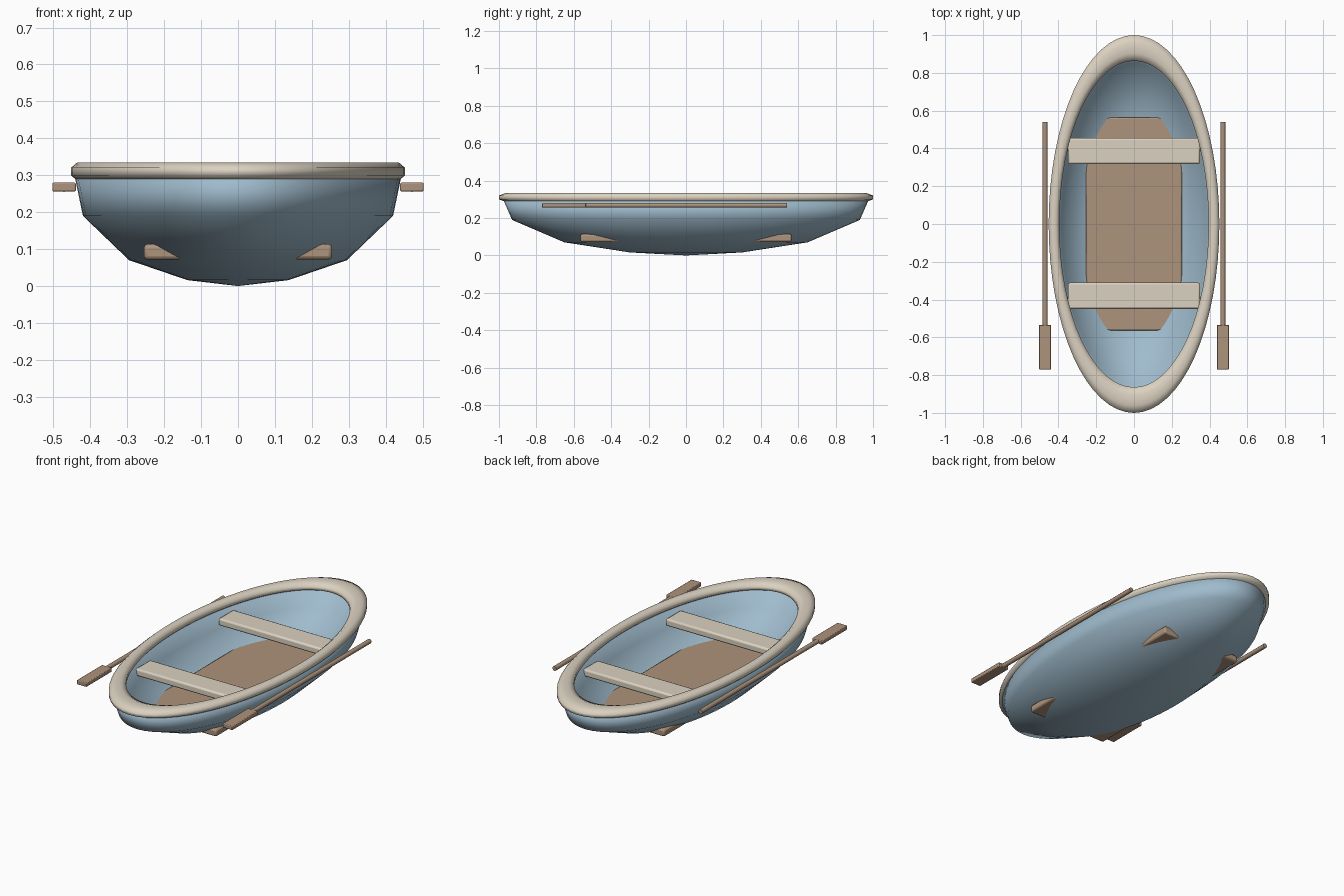
import bpy, bmesh, math

if "Cube" in bpy.data.objects:
    bpy.data.objects.remove(bpy.data.objects["Cube"])

SEG = 64


def material(name, rgb):
    m = bpy.data.materials.new(name)
    m.diffuse_color = (*rgb, 1)
    m.use_nodes = True
    m.node_tree.nodes["Principled BSDF"].inputs["Base Color"].default_value = m.diffuse_color
    return m


BLUE = material("blue_paint", (0.35, 0.50, 0.61))
CREAM = material("cream_wood", (0.71, 0.64, 0.53))
BROWN = material("brown_wood", (0.42, 0.29, 0.20))


def oval_lathe(name, profile, mat, closed=False):
    """Sweep (x radius, y radius, z) points round an ellipse."""
    bm = bmesh.new()
    rings = []
    for a, b, z in profile:
        if a == 0:
            rings.append([bm.verts.new((0, 0, z))] * SEG)
        else:
            rings.append([bm.verts.new((a * math.cos(2 * math.pi * i / SEG),
                                        b * math.sin(2 * math.pi * i / SEG), z))
                          for i in range(SEG)])
    pairs = list(zip(rings, rings[1:]))
    if closed:
        pairs.append((rings[-1], rings[0]))
    for lo, hi in pairs:
        for i in range(SEG):
            j = (i + 1) % SEG
            bm.faces.new(list(dict.fromkeys((lo[i], lo[j], hi[j], hi[i]))))
    bmesh.ops.recalc_face_normals(bm, faces=bm.faces)
    for f in bm.faces:
        f.smooth = True
    me = bpy.data.meshes.new(name)
    bm.to_mesh(me)
    bm.free()
    ob = bpy.data.objects.new(name, me)
    bpy.context.collection.objects.link(ob)
    me.materials.append(mat)
    return ob


def box(name, loc, size, mat, bevel):
    bpy.ops.mesh.primitive_cube_add(size=1, location=loc)
    ob = bpy.context.object
    ob.name = name
    ob.scale = size
    bpy.ops.object.transform_apply(location=False, rotation=False, scale=True)
    b = ob.modifiers.new("soft_edges", "BEVEL")
    b.width = bevel
    b.segments = 2
    ob.data.materials.append(mat)
    bpy.ops.object.shade_smooth_by_angle(angle=math.radians(40))
    return ob


# hull: outer skin up to the rim, then back down the inside
oval_lathe("hull", [
    (0, 0, 0.0), (0.137, 0.30, 0.016), (0.295, 0.65, 0.07), (0.42, 0.93, 0.19),
    (0.443, 0.978, 0.30), (0.41, 0.90, 0.30), (0.385, 0.85, 0.20),
    (0.26, 0.585, 0.09), (0.12, 0.27, 0.05), (0, 0, 0.037)], BLUE)

# gunwale: eight-sided tube round the top
tube = []
for k in range(8):
    t = math.pi / 8 + k * math.pi / 4
    c, s = math.cos(t) / math.cos(math.pi / 8), math.sin(t) / math.cos(math.pi / 8)
    tube.append((0.4235 + 0.0285 * c, 0.932 + 0.068 * c, 0.31 + 0.025 * s))
oval_lathe("gunwale", tube, CREAM, closed=True)

# floor board, its corners poke through the hull
box("floor_board", (0, 0, 0.0925), (0.51, 1.13, 0.042), BROWN, 0.01)

# seats
for name, y in (("front_seat", -0.38), ("rear_seat", 0.386)):
    box(name, (0, y, 0.245), (0.70, 0.138, 0.042), CREAM, 0.01)

# oars on both sides
for side, x in (("left", -0.471), ("right", 0.471)):
    bpy.ops.mesh.primitive_cylinder_add(vertices=10, radius=0.013, depth=1.09,
                                        location=(x, -0.005, 0.268),
                                        rotation=(math.pi / 2, 0, 0))
    shaft = bpy.context.object
    shaft.name = side + "_oar_shaft"
    shaft.data.materials.append(BROWN)
    bpy.ops.object.shade_smooth_by_angle(angle=math.radians(40))
    box(side + "_oar_blade", (x, -0.652, 0.268), (0.064, 0.236, 0.024), BROWN, 0.004)
